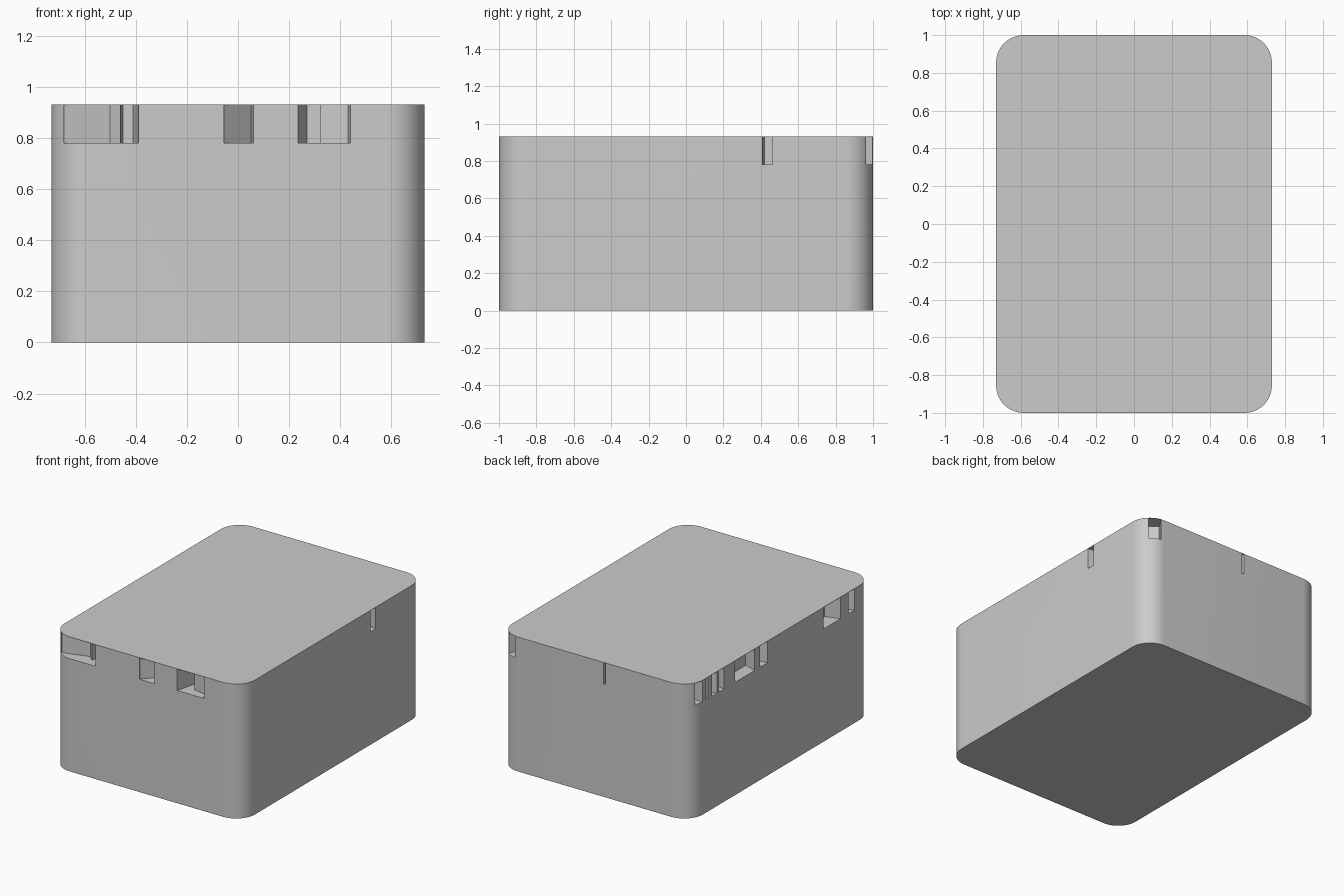
import bpy, bmesh
from math import sin, cos, pi

if "Cube" in bpy.data.objects:
    bpy.data.objects.remove(bpy.data.objects["Cube"])

HX, HY, R = 0.73, 1.0, 0.145
TOP, FLOOR, SKIN = 0.93, 0.78, 0.002


def rounded_outline(seg=12):
    pts = []
    corners = [(1, 1), (-1, 1), (-1, -1), (1, -1)]
    for i, (sx, sy) in enumerate(corners):
        for k in range(seg + 1):
            a = (i + k / seg) * pi / 2
            pts.append((sx * (HX - R) + R * cos(a), sy * (HY - R) + R * sin(a)))
    return pts


def add_prism(bm, pts, z0, z1):
    lo = [bm.verts.new((x, y, z0)) for x, y in pts]
    hi = [bm.verts.new((x, y, z1)) for x, y in pts]
    n = len(pts)
    bm.faces.new(lo)
    bm.faces.new(hi)
    for i in range(n):
        j = (i + 1) % n
        bm.faces.new((lo[i], lo[j], hi[j], hi[i]))


def make_object(name, outlines, z0, z1):
    bm = bmesh.new()
    for pts in outlines:
        add_prism(bm, pts, z0, z1)
    bmesh.ops.recalc_face_normals(bm, faces=bm.faces[:])
    me = bpy.data.meshes.new(name)
    bm.to_mesh(me)
    bm.free()
    ob = bpy.data.objects.new(name, me)
    bpy.context.collection.objects.link(ob)
    return ob


def left_slot(a, b, depth, skew):
    # opening on the left side from y=a to y=b, running inward at a slant
    x = -HX
    return [(x - 0.05, a), (x - 0.05, b), (x, b), (x + depth, b + skew),
            (x + depth, a + skew), (x, a)]


# channels under the lid: (y start, y end, depth, slant) on the left side
left = [left_slot(*s) for s in [
    (0.86, 0.92, 0.12, 0.0), (0.80, 0.824, 0.08, 0.0), (0.704, 0.759, 0.10, 0.02),
    (0.628, 0.683, 0.10, -0.02), (0.291, 0.508, 0.09, -0.03),
    (0.149, 0.236, 0.10, 0.02), (-0.646, -0.461, 0.10, 0.03),
    (-0.798, -0.733, 0.10, 0.02)]]

# front, right, back and corner openings
others = [
    [(-0.68, -1.05), (-0.39, -1.05), (-0.39, -0.99), (-0.41, -0.88),
     (-0.45, -0.88), (-0.46, -0.94), (-0.50, -0.90), (-0.68, -0.955)],
    [(-0.055, -1.05), (0.06, -1.05), (0.06, -1.0), (0.05, -0.89), (-0.055, -0.995)],
    [(0.235, -1.05), (0.44, -1.05), (0.44, -1.0), (0.43, -0.95),
     (0.32, -0.93), (0.32, -0.86), (0.27, -0.86), (0.235, -1.0)],
    [(0.78, 0.40), (0.78, 0.455), (0.66, 0.475), (0.66, 0.42)],
    [(-0.085, 1.05), (-0.068, 1.05), (-0.068, 0.93), (-0.085, 0.93)],
    [(0.682, 0.96), (0.75, 1.06), (0.61, 1.06), (0.61, 0.997), (0.56, 0.92), (0.62, 0.87)],
]

# solid block with rounded upright corners
body = make_object("box_body", [rounded_outline()], 0, TOP - SKIN)
cutter = make_object("channel_cutter", left + others, FLOOR, TOP + 0.1)
cutter.hide_render = True

mod = body.modifiers.new("channels", 'BOOLEAN')
mod.operation = 'DIFFERENCE'
mod.solver = 'EXACT'
mod.object = cutter
bpy.context.view_layer.objects.active = body
body.select_set(True)
bpy.ops.object.modifier_apply(modifier=mod.name)
bpy.data.objects.remove(cutter)

# paper-thin lid over the channels
lid = make_object("lid_skin", [rounded_outline()], TOP - SKIN, TOP)

for ob in (body, lid):
    bpy.ops.object.select_all(action='DESELECT')
    bpy.context.view_layer.objects.active = ob
    ob.select_set(True)
    bpy.ops.object.shade_smooth_by_angle(angle=0.5)
